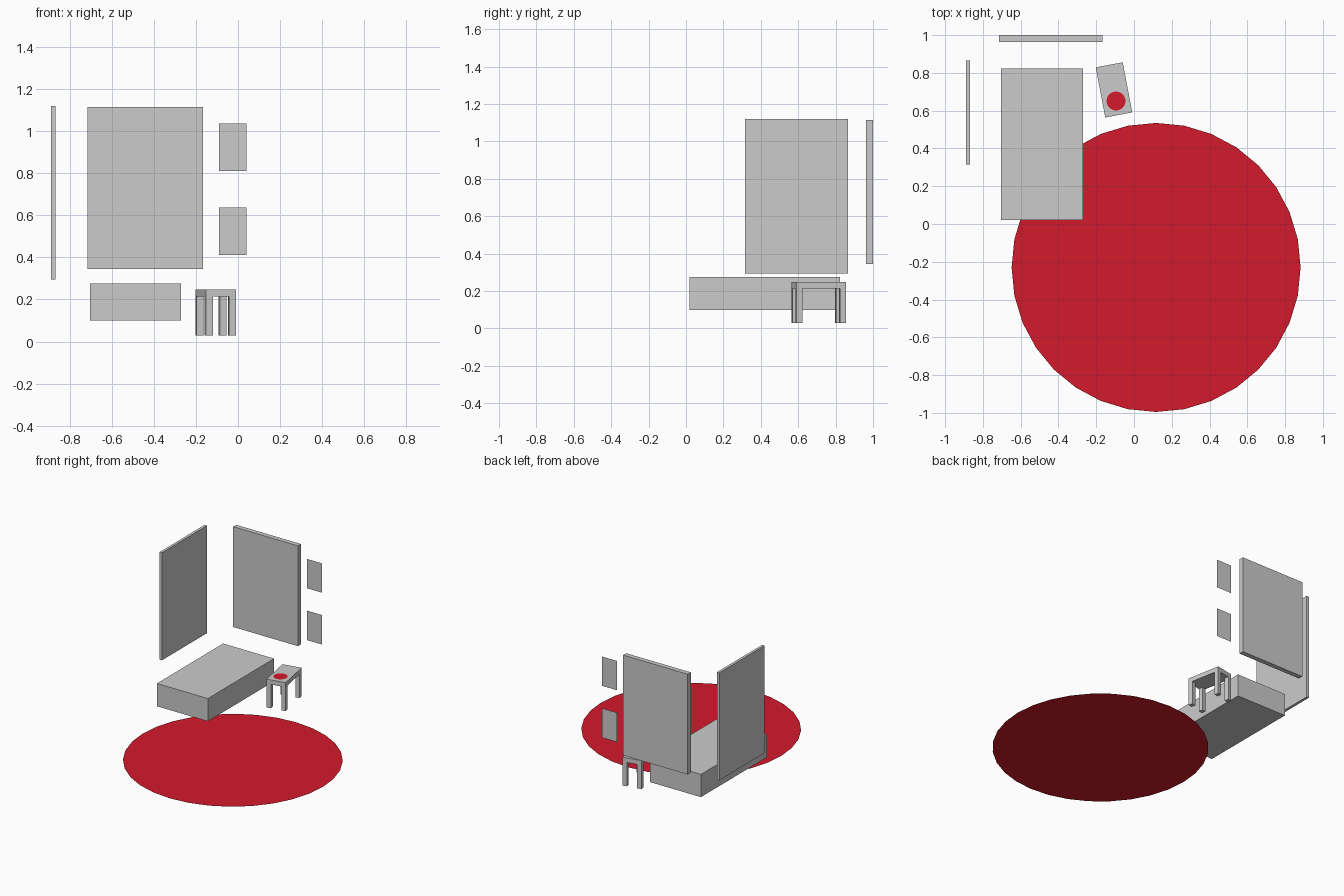
import bpy, math
from mathutils import Matrix, Vector

if "Cube" in bpy.data.objects:
    bpy.data.objects.remove(bpy.data.objects["Cube"])

red = bpy.data.materials.new("red")
red.diffuse_color = (0.65, 0.01, 0.025, 1)
red.use_nodes = True
red.node_tree.nodes["Principled BSDF"].inputs["Base Color"].default_value = red.diffuse_color


def mesh_obj(name, verts, faces, mat=None):
    me = bpy.data.meshes.new(name)
    me.from_pydata(verts, [], faces)
    me.update()
    ob = bpy.data.objects.new(name, me)
    bpy.context.collection.objects.link(ob)
    if mat:
        me.materials.append(mat)
    return ob


def box(name, x, y, z):
    """Box from (min, max) pairs."""
    v = [(a, b, c) for a in x for b in y for c in z]
    f = [(0, 1, 3, 2), (4, 6, 7, 5), (0, 4, 5, 1),
         (2, 3, 7, 6), (0, 2, 6, 4), (1, 5, 7, 3)]
    return mesh_obj(name, v, f)


def disc(name, x, y, z, r, n=32):
    v = [(x + r * math.cos(2 * math.pi * i / n),
          y + r * math.sin(2 * math.pi * i / n), z) for i in range(n)]
    return mesh_obj(name, v, [tuple(range(n))], red)


# Round rug
disc("rug", 0.117, -0.23, 0.0, 0.765)

# Bed block
box("bed", (-0.703, -0.27), (0.02, 0.823), (0.10, 0.275))

# Wall panels behind and beside the bed
box("back_panel", (-0.715, -0.166), (0.963, 1.0), (0.345, 1.115))
box("side_panel", (-0.889, -0.868), (0.316, 0.865), (0.295, 1.12))

# Two flat pictures beside the back panel
for name, z0, z1 in (("lower_picture", 0.412, 0.638), ("upper_picture", 0.81, 1.035)):
    mesh_obj(name, [(-0.09, 0.963, z0), (0.04, 0.963, z0),
                    (0.04, 0.963, z1), (-0.09, 0.963, z1)], [(0, 1, 2, 3)])

# Bedside table, turned slightly
W, L, T = 0.0727, 0.135, 0.033
parts = [box("table_top", (-W, W), (-L, L), (0.213, 0.248))]
for sx in (-1, 1):
    for sy in (-1, 1):
        parts.append(box("table_leg",
                         sorted((sx * W, sx * (W - T))),
                         sorted((sy * L, sy * (L - T))), (0.03, 0.213)))
for p in parts:
    p.matrix_world = Matrix.Translation(Vector((-0.106, 0.71, 0))) @ \
        Matrix.Rotation(math.radians(10.7), 4, 'Z')

# Round mat on the table
disc("table_mat", -0.095, 0.651, 0.251, 0.05)
